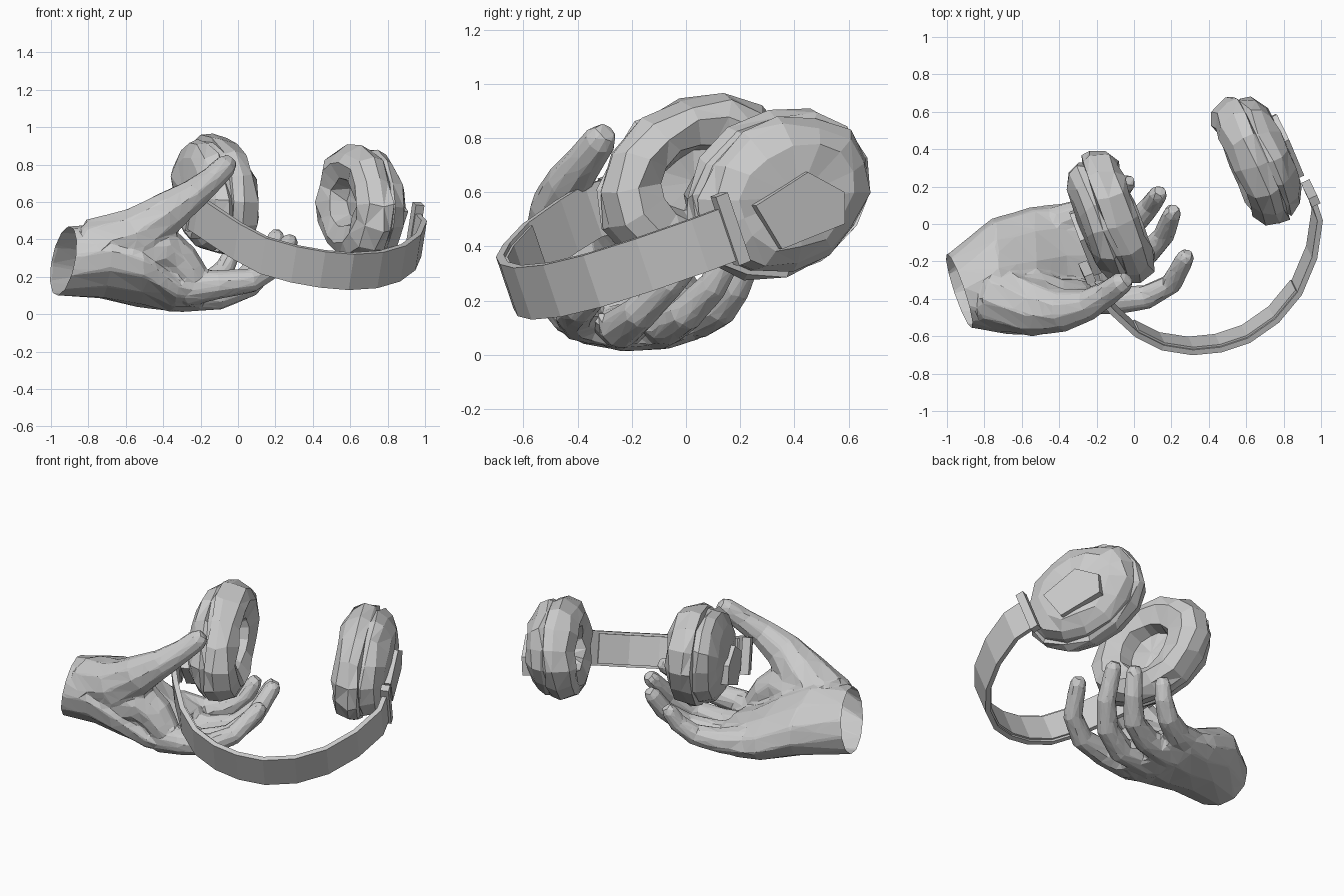
import bpy, bmesh, math, random
from mathutils import Vector as V

if "Cube" in bpy.data.objects:
    bpy.data.objects.remove(bpy.data.objects["Cube"])
random.seed(4)

clay = bpy.data.materials.new("plain grey")
clay.use_nodes = True
GREY = (0.6, 0.6, 0.6, 1)
clay.diffuse_color = GREY
clay.node_tree.nodes["Principled BSDF"].inputs["Base Color"].default_value = GREY


def make(name, bm):
    bmesh.ops.recalc_face_normals(bm, faces=bm.faces[:])
    me = bpy.data.meshes.new(name)
    bm.to_mesh(me)
    bm.free()
    me.materials.append(clay)
    ob = bpy.data.objects.new(name, me)
    bpy.context.scene.collection.objects.link(ob)
    return ob


def loft(bm, rings):
    """Bridge rings of points and cap both ends."""
    rows = [[bm.verts.new(p) for p in ring] for ring in rings]
    n = len(rows[0])
    for a, b in zip(rows, rows[1:]):
        for i in range(n):
            j = (i + 1) % n
            bm.faces.new((a[i], a[j], b[j], b[i]))
    bm.faces.new(rows[0][::-1])
    bm.faces.new(rows[-1])


def oval(c, u, v, n=12):
    c, u, v = V(c), V(u), V(v)
    return [c + u * math.cos(math.tau * i / n) + v * math.sin(math.tau * i / n) for i in range(n)]


def tube(bm, path):
    """Round limb through (x, y, z, radius) points, with a rounded tip."""
    pts = [V(p[:3]) for p in path]
    radii = [p[3] for p in path]
    tip = (pts[-1] - pts[-2]).normalized()
    pts.append(pts[-1] + tip * radii[-1] * 0.75)
    radii.append(radii[-1] * 0.65)
    rings = []
    for i, p in enumerate(pts):
        t = (pts[min(i + 1, len(pts) - 1)] - pts[max(i - 1, 0)]).normalized()
        u = t.cross(V((0.3, -0.8, 0.5))).normalized()
        rings.append(oval(p, u * radii[i], t.cross(u) * radii[i], 10))
    loft(bm, rings)


# Hand: palm, thumb, web and four fingers fused into one faceted skin
bm = bmesh.new()
palm = [((-1.08, -.41, .29), (-.05, .19, 0), (.03, 0, .18)),
        ((-.93, -.355, .285), (-.06, .2, -.02), (.03, .01, .185)),
        ((-.72, -.28, .285), (-.04, .31, -.06), (0, .04, .195)),
        ((-.52, -.25, .215), (-.02, .345, -.08), (0, .05, .16)),
        ((-.36, -.2, .14), (-.04, .31, -.02), (0, .03, .128)),
        ((-.22, -.18, .12), (-.04, .27, .01), (0, 0, .09))]
loft(bm, [oval(*s) for s in palm])
tube(bm, [(-.75, -.38, .34, .18), (-.52, -.45, .43, .155), (-.37, -.46, .55, .115),
          (-.24, -.43, .64, .085), (-.14, -.37, .72, .07), (-.065, -.315, .795, .062)])
tube(bm, [(-.55, -.41, .32, .18), (-.38, -.42, .34, .13), (-.31, -.4, .28, .11), (-.24, -.4, .2, .09)])
fingers = [
    [(-.28, -.38, .14, .1), (-.1, -.41, .16, .078), (.07, -.39, .18, .067), (.2, -.32, .255, .058), (.275, -.18, .385, .05)],
    [(-.32, -.24, .11, .1), (-.1, -.24, .1, .078), (.06, -.17, .155, .067), (.16, -.06, .265, .058), (.205, .06, .41, .05)],
    [(-.34, -.1, .11, .095), (-.15, -.07, .11, .077), (0, 0, .15, .066), (.09, .1, .255, .057), (.13, .16, .365, .05)],
    [(-.42, 0, .15, .1), (-.28, .06, .14, .077), (-.15, .13, .17, .064), (-.07, .185, .245, .055), (-.035, .22, .325, .047)]]
for f in fingers:
    tube(bm, f)
hand = make("hand", bm)
mod = hand.modifiers.new("fuse", 'REMESH')
mod.mode, mod.voxel_size = 'VOXEL', 0.014
mod = hand.modifiers.new("soften", 'SMOOTH')
mod.iterations = 3
mod = hand.modifiers.new("facet", 'DECIMATE')
mod.ratio = 0.045
deps = bpy.context.evaluated_depsgraph_get()
bm = bmesh.new()
bm.from_mesh(bpy.data.meshes.new_from_object(hand.evaluated_get(deps)))
bmesh.ops.bisect_plane(bm, geom=bm.verts[:] + bm.edges[:] + bm.faces[:],
                       plane_co=(-.935, -.355, .285), plane_no=(-.94, -.3, .15), clear_outer=True)
for f in bm.faces:
    f.smooth = False
hand.modifiers.clear()
bm.to_mesh(hand.data)
bm.free()

UP = V((.15, -.32, .94)).normalized()


def prism(name, base, depth):
    bm = bmesh.new()
    loft(bm, [base, [p + depth for p in base]])
    return make(name, bm)


# Ear cups: oval lathe, padded ring with a recess on the inner side
PROFILE = [(.02, -.01), (.36, -.01), (.44, -.1), (.7, -.135), (.9, -.1), (1, -.02), (.97, .035),
           (.91, .04), (.94, .065), (.85, .12), (.62, .165), (.02, .185)]
PLATE = [(-.18, .09), (.06, .125), (.17, 0), (.13, -.11), (-.14, -.1)]


def ear_cup(side, centre, out, along, size, slide):
    c, n = V(centre), V(out).normalized()
    t = V(along)
    t = (t - n * t.dot(n)).normalized()
    w = n.cross(t)
    if w.z < 0:
        w = -w
    bm = bmesh.new()
    rings = []
    for r, h in PROFILE:
        ring = oval(c + n * h, t * size[0] * r, w * size[1] * r, 14)
        k = .012 if r > .1 else 0
        rings.append([p + V([random.uniform(-k, k) for _ in range(3)]) for p in ring])
    loft(bm, rings)
    bmesh.ops.triangulate(bm, faces=[f for f in bm.faces if len(f.verts) == 4 and random.random() < .5])
    make(side + "_ear_cup", bm)
    # Hinge plate on the outer side
    o = c + n * .15 + t * slide - w * .05
    prism(side + "_hinge_plate", [o + t * a + w * b for a, b in PLATE], n * .055)


ear_cup("left", (.65, .34, .592), (.9, .41, -.05), (-.4, .88, .4), (.38, .3), 0)
ear_cup("right", (-.115, .03, .64), (-.93, -.36, -.02), (-.36, .91, .48), (.395, .305), -.08)


# Headband: flat strip swept along an arc, with a narrower inner lining
ARC = [(-.25, -.26, .555), (-.21, -.35, .53), (-.13, -.44, .475), (0, -.56, .39), (.14, -.63, .315),
       (.3, -.655, .27), (.45, -.64, .243), (.6, -.59, .23), (.75, -.485, .24), (.87, -.34, .275),
       (.95, -.15, .335), (.98, .05, .405), (.94, .17, .45)]


def strip(name, pts, half, outer, inner):
    pts = [V(p) for p in pts]
    bm = bmesh.new()
    rings = []
    for i, p in enumerate(pts):
        t = pts[min(i + 1, len(pts) - 1)] - pts[max(i - 1, 0)]
        s = t.cross(UP).normalized()
        rings.append([p + s * a + UP * b for a, b in
                      ((outer, half), (outer, -half), (inner, -half), (inner, half))])
    loft(bm, rings)
    return make(name, bm)


strip("headband", ARC, .102, .015, -.015)
strip("headband_lining", ARC[3:10], .088, -.012, -.026)


# End bars joining the band to the hinge plates
def end_bar(name, centre, out, length):
    n = V(out).normalized()
    s = n.cross(UP).normalized()
    c = V(centre) - n * .025
    prism(name, [c + s * a * .025 + UP * b * length for a, b in ((1, 1), (1, -1), (-1, -1), (-1, 1))], n * .05)


end_bar("left_end_bar", (.945, .165, .465), (.9, .41, -.05), .135)
end_bar("right_end_bar", (-.25, -.26, .555), (-.93, -.36, .03), .11)
